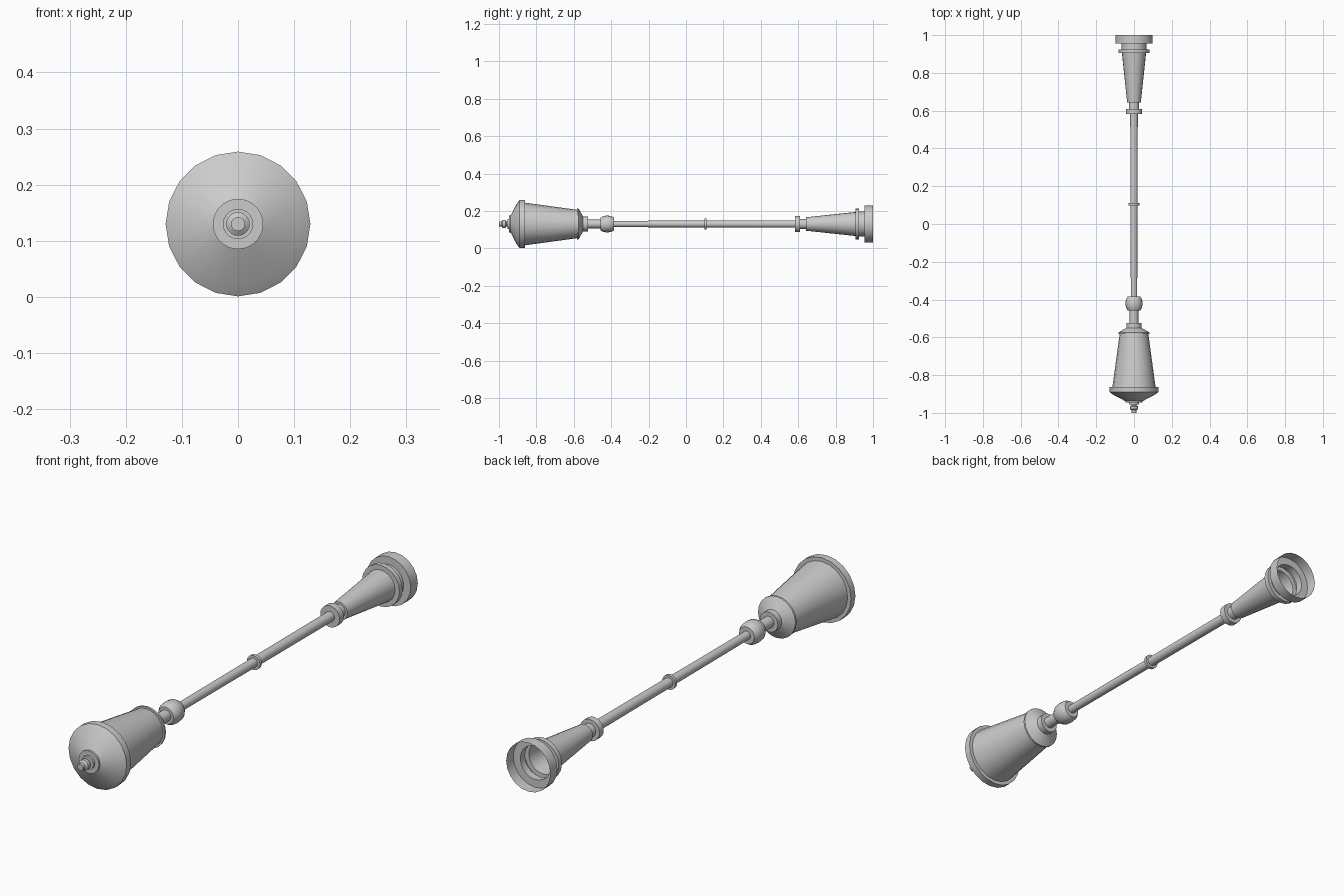
import bpy, bmesh, math

if "Cube" in bpy.data.objects:
    bpy.data.objects.remove(bpy.data.objects["Cube"])

SIDES = 20
AXIS_Z = 0.13


def lathe(name, profile, close_end=False):
    """Revolve (y, radius) points around the long horizontal axis."""
    bm = bmesh.new()
    rings = []
    for y, r in profile:
        rings.append([bm.verts.new((r * math.sin(2 * math.pi * i / SIDES), y,
                                    AXIS_Z + r * math.cos(2 * math.pi * i / SIDES)))
                      for i in range(SIDES)])
    for a, b in zip(rings, rings[1:]):
        for i in range(SIDES):
            j = (i + 1) % SIDES
            bm.faces.new((a[i], a[j], b[j], b[i]))
    if close_end:
        bm.faces.new(rings[-1])
    bmesh.ops.recalc_face_normals(bm, faces=bm.faces)
    # Keep open shells facing outward
    if sum(f.normal.x * f.calc_center_median().x for f in bm.faces) < 0:
        bmesh.ops.reverse_faces(bm, faces=bm.faces)
    mesh = bpy.data.meshes.new(name)
    bm.to_mesh(mesh)
    bm.free()
    obj = bpy.data.objects.new(name, mesh)
    bpy.context.collection.objects.link(obj)
    bpy.ops.object.select_all(action='DESELECT')
    obj.select_set(True)
    bpy.context.view_layer.objects.active = obj
    bpy.ops.object.shade_smooth_by_angle(angle=math.radians(30))
    return obj


# Hollow stepped foot with tapered column, open underneath
lathe("base", [(1.0, 0.098), (0.955, 0.098), (0.955, 0.067), (0.925, 0.067),
               (0.925, 0.083), (0.905, 0.083), (0.905, 0.064), (0.642, 0.036),
               (0.642, 0.027), (0.61, 0.027), (0.61, 0.043), (0.583, 0.043),
               (0.583, 0.020)])

# Pole with small middle ring
lathe("pole", [(0.583, 0.020), (0.11, 0.019), (0.11, 0.029), (0.098, 0.029),
               (0.098, 0.018), (-0.385, 0.017)])

# Rounded knob and neck below the lantern
lathe("knob_and_neck", [(-0.385, 0.017), (-0.385, 0.034), (-0.40, 0.043),
                        (-0.422, 0.045), (-0.442, 0.043), (-0.458, 0.034),
                        (-0.458, 0.023), (-0.525, 0.023)])

# Lantern cup, tapered body and overhanging rim
lathe("lantern", [(-0.525, 0.023), (-0.525, 0.040), (-0.55, 0.040),
                  (-0.575, 0.083), (-0.583, 0.083), (-0.583, 0.076),
                  (-0.862, 0.114), (-0.862, 0.129), (-0.89, 0.129)])

# Conical roof
lathe("roof", [(-0.89, 0.129), (-0.905, 0.108), (-0.938, 0.045), (-0.946, 0.045),
               (-0.946, 0.027), (-0.955, 0.027), (-0.955, 0.013)])

# Turned finial
lathe("finial", [(-0.955, 0.013), (-0.96, 0.013), (-0.965, 0.021),
                 (-0.98, 0.021), (-0.986, 0.0125), (-1.0, 0.0125)], True)
